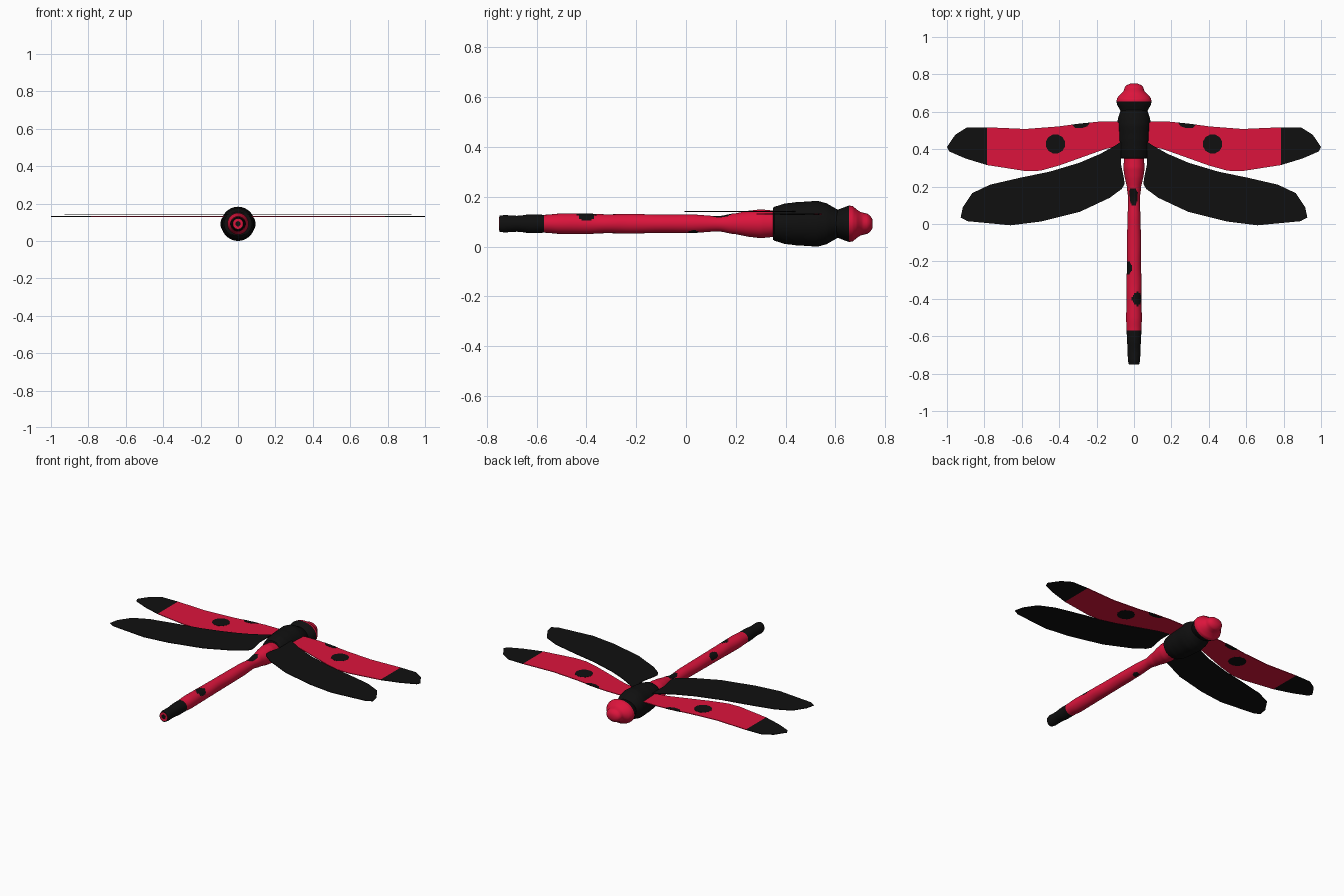
import bpy, bmesh, math

if "Cube" in bpy.data.objects:
    bpy.data.objects.remove(bpy.data.objects["Cube"])

def material(name, col):
    m = bpy.data.materials.new(name)
    m.diffuse_color = (*col, 1)
    m.use_nodes = True
    m.node_tree.nodes["Principled BSDF"].inputs["Base Color"].default_value = m.diffuse_color
    return m

RED = material("crimson red", (0.716, 0.007, 0.045))
BLACK = material("black", (0.005, 0.005, 0.005))
ZC = 0.0915          # height of the body axis
SEG = 40

def finish(name, bm, smooth=True):
    bmesh.ops.recalc_face_normals(bm, faces=bm.faces[:])
    me = bpy.data.meshes.new(name)
    bm.to_mesh(me)
    bm.free()
    me.materials.append(RED)
    me.materials.append(BLACK)
    ob = bpy.data.objects.new(name, me)
    bpy.context.collection.objects.link(ob)
    if smooth:
        bpy.context.view_layer.objects.active = ob
        ob.select_set(True)
        bpy.ops.object.shade_smooth_by_angle(angle=math.radians(40))
        ob.select_set(False)
    return ob

def tube(name, profile, rule, step=0.01):
    """Elliptical body along y; profile = (y, half width, half height)."""
    bm = bmesh.new()
    rows = []
    for (a, b) in zip(profile, profile[1:]):
        n = max(1, round((b[0] - a[0]) / step))
        for i in range(n):
            t = i / n
            s = t * t * (3 - 2 * t) if b[0] - a[0] > 0.05 else t
            rows.append((a[0] + (b[0] - a[0]) * t,
                         a[1] + (b[1] - a[1]) * s, a[2] + (b[2] - a[2]) * s))
    rows.append(profile[-1])
    rings = [[bm.verts.new((rx * math.cos(2 * math.pi * k / SEG), y,
                            ZC + rz * math.sin(2 * math.pi * k / SEG)))
              for k in range(SEG)] for y, rx, rz in rows]
    for r, q in zip(rings, rings[1:]):
        for k in range(SEG):
            j = (k + 1) % SEG
            bm.faces.new((r[k], r[j], q[j], q[k]))
    bm.faces.new(rings[0])
    bm.faces.new(rings[-1])
    for f in bm.faces:
        f.material_index = rule(f.calc_center_median())
    return finish(name, bm)

# abdomen: red with black tail end and a few painted spots
# spot = (y, angle in degrees from +x, half length, half angle)
spots = [(0.145, 95, 0.05, 42), (-0.40, 62, 0.036, 44),
         (-0.235, 145, 0.038, 36), (0.03, 285, 0.025, 25)]

def abdomen_rule(c):
    if c.y < -0.749:
        return 0 if math.hypot(c.x, c.z - ZC) > 0.013 else 1
    if c.y < -0.57:
        return 1
    ang = math.degrees(math.atan2(c.z - ZC, c.x)) % 360
    return int(any(((c.y - y) / l) ** 2 + ((ang - a) / w) ** 2 < 1
                   for y, a, l, w in spots))

abdomen = tube("abdomen", [
    (-0.75, 0.028, 0.032), (-0.73, 0.033, 0.035), (-0.68, 0.034, 0.032),
    (-0.62, 0.037, 0.038), (-0.57, 0.040, 0.036), (-0.50, 0.042, 0.041),
    (-0.40, 0.039, 0.041), (-0.32, 0.041, 0.038), (-0.22, 0.037, 0.039),
    (-0.10, 0.038, 0.037), (0.02, 0.035, 0.037), (0.13, 0.031, 0.031),
    (0.20, 0.038, 0.042), (0.25, 0.050, 0.052), (0.30, 0.057, 0.058),
    (0.35, 0.053, 0.053), (0.40, 0.045, 0.045)], abdomen_rule)

# tail tip: red ring with a black centre, as thin plates
def disc(name, r, y, mat, depth=0.002):
    bm = bmesh.new()
    vs = [bm.verts.new((r * math.cos(2 * math.pi * k / 24), y,
                        ZC + r * math.sin(2 * math.pi * k / 24))) for k in range(24)]
    ext = bmesh.ops.extrude_face_region(bm, geom=[bm.faces.new(vs)])
    for v in ext["geom"]:
        if isinstance(v, bmesh.types.BMVert):
            v.co.y += depth
    for f in bm.faces:
        f.material_index = mat
    finish(name, bm, False)

disc("tail_tip_ring", 0.027, -0.7505, 0)
disc("tail_tip_centre", 0.014, -0.751, 1)

# thorax
tube("thorax", [
    (0.35, 0.066, 0.064), (0.355, 0.075, 0.068), (0.40, 0.083, 0.082),
    (0.46, 0.087, 0.088), (0.53, 0.090, 0.0915), (0.565, 0.086, 0.082),
    (0.60, 0.074, 0.062), (0.625, 0.060, 0.048)], lambda c: 1)

# head: black neck collar, red face with a snout
tube("head", [
    (0.59, 0.066, 0.050), (0.61, 0.075, 0.056), (0.635, 0.089, 0.066),
    (0.655, 0.094, 0.073), (0.67, 0.091, 0.071), (0.685, 0.082, 0.058),
    (0.70, 0.065, 0.048), (0.71, 0.056, 0.045), (0.73, 0.050, 0.040),
    (0.742, 0.040, 0.030), (0.75, 0.020, 0.016)],
    lambda c: int(c.y < 0.655), 0.005)

# wings: thin flat plates from half outlines
def plate(name, pts, z, thick, side, rule, cut=None):
    bm = bmesh.new()
    bm.faces.new([bm.verts.new((side * x, y, z - thick / 2)) for x, y in pts])
    if cut:
        bmesh.ops.bisect_plane(bm, geom=bm.verts[:] + bm.edges[:] + bm.faces[:],
                               plane_co=(side * cut, 0, 0), plane_no=(1, 0, 0))
    ext = bmesh.ops.extrude_face_region(bm, geom=bm.faces[:])
    for v in ext["geom"]:
        if isinstance(v, bmesh.types.BMVert):
            v.co.z += thick
    for f in bm.faces:
        f.material_index = rule(f.calc_center_bounds())
    finish(name, bm, False)

def oval(cx, cy, rx, ry, n=12):
    return [(cx + rx * math.cos(2 * math.pi * (k + .5) / n),
             cy + ry * math.sin(2 * math.pi * (k + .5) / n)) for k in range(n)]

fore = [(0.06, 0.53), (0.09, 0.547), (0.19, 0.547), (0.29, 0.537), (0.40, 0.522),
        (0.58, 0.508), (0.785, 0.517), (0.895, 0.515), (0.955, 0.478), (1.0, 0.412),
        (0.988, 0.388), (0.90, 0.35), (0.785, 0.315), (0.58, 0.283), (0.50, 0.285),
        (0.40, 0.313), (0.26, 0.363), (0.15, 0.402), (0.06, 0.42)]
hind = [(0.07, 0.44), (0.10, 0.42), (0.18, 0.375), (0.29, 0.328), (0.45, 0.28),
        (0.61, 0.247), (0.77, 0.21), (0.865, 0.165), (0.915, 0.09), (0.927, 0.035),
        (0.89, 0.015), (0.66, -0.007), (0.50, 0.013), (0.29, 0.065), (0.13, 0.14),
        (0.065, 0.188), (0.05, 0.215), (0.055, 0.25), (0.07, 0.32)]
edge_spot = [(0.235, 0.5425), (0.25, 0.522), (0.28, 0.512), (0.315, 0.513),
             (0.332, 0.5315), (0.29, 0.537)]

for tag, s in (("right", 1), ("left", -1)):
    plate("front_wing_" + tag, fore, 0.130, 0.004, s,
          lambda c: int(abs(c.x) > 0.786), 0.786)
    plate("rear_wing_" + tag, hind, 0.140, 0.004, s, lambda c: 1)
    plate("wing_spot_" + tag, oval(0.42, 0.428, 0.053, 0.052), 0.130, 0.006, s, lambda c: 1)
    plate("wing_edge_spot_" + tag, edge_spot, 0.130, 0.006, s, lambda c: 1)
